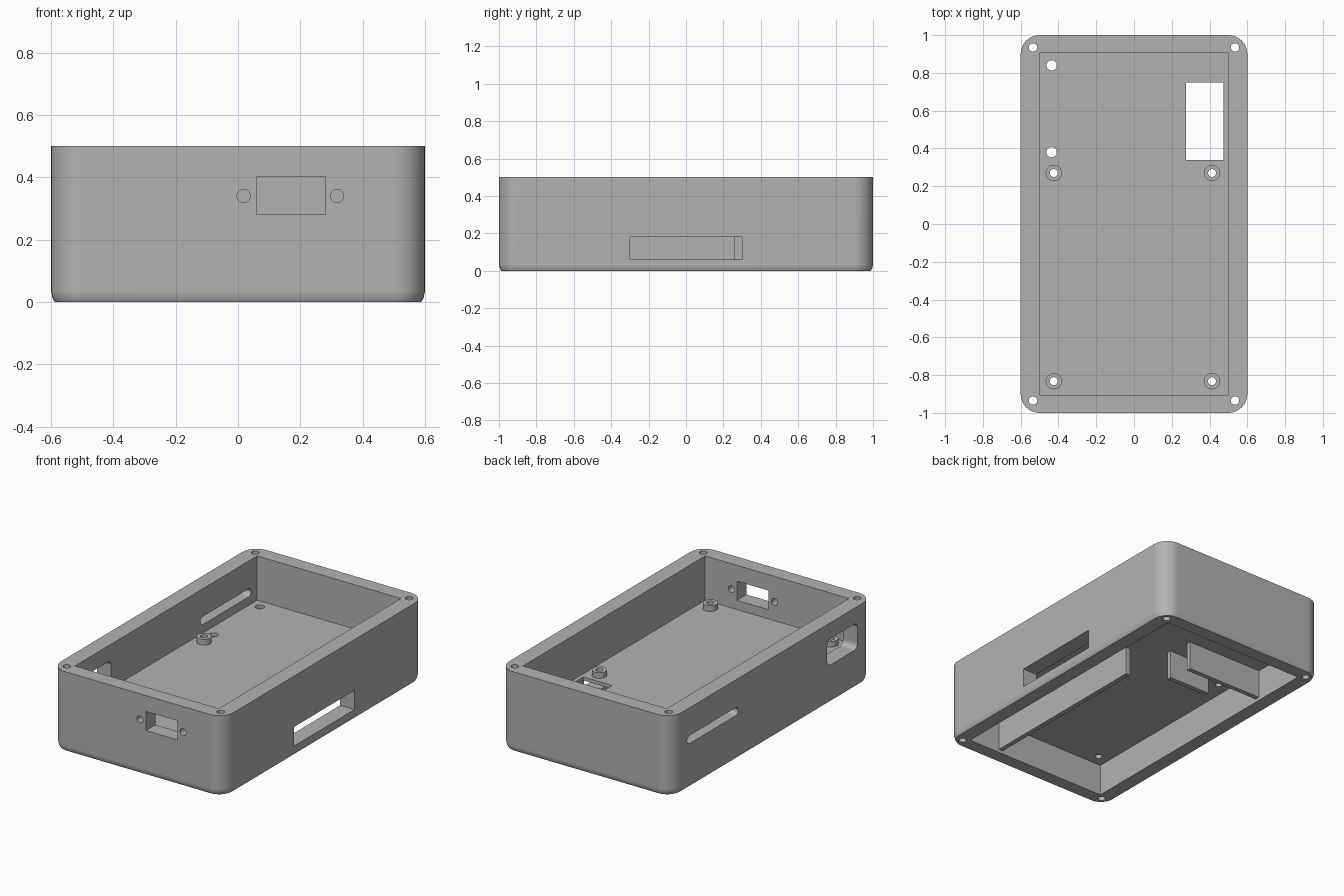
import bpy, bmesh, math
from math import cos, sin, pi

cube = bpy.data.objects.get("Cube")
if cube:
    bpy.data.objects.remove(cube, do_unlink=True)

grey = bpy.data.materials.new("plain grey")
grey.use_nodes = True
grey.diffuse_color = (0.45, 0.45, 0.45, 1)
grey.node_tree.nodes["Principled BSDF"].inputs["Base Color"].default_value = (0.45, 0.45, 0.45, 1)


def rounded(u0, u1, v0, v1, r=0.0, steps=8):
    """Outline of a rectangle, with rounded corners if r > 0."""
    if r == 0:
        return [(u0, v0), (u1, v0), (u1, v1), (u0, v1)]
    pts = []
    corners = [(u1 - r, v1 - r), (u0 + r, v1 - r), (u0 + r, v0 + r), (u1 - r, v0 + r)]
    for q, (cu, cv) in enumerate(corners):
        for i in range(steps + 1):
            a = (q + i / steps) * pi / 2
            pts.append((cu + r * cos(a), cv + r * sin(a)))
    return pts


def circle(cu, cv, r, n=32):
    return [(cu + r * cos(2 * pi * i / n), cv + r * sin(2 * pi * i / n)) for i in range(n)]


def loft(name, layers, axis="z"):
    """Closed solid through (height, outline) layers along an axis."""
    place = {"x": lambda u, v, w: (w, u, v),
             "y": lambda u, v, w: (u, w, v),
             "z": lambda u, v, w: (u, v, w)}[axis]
    bm = bmesh.new()
    rings = [[bm.verts.new(place(u, v, w)) for u, v in pts] for w, pts in layers]
    n = len(rings[0])
    for low, high in zip(rings, rings[1:]):
        for i in range(n):
            j = (i + 1) % n
            bm.faces.new((low[i], low[j], high[j], high[i]))
    bm.faces.new(rings[0])
    bm.faces.new(rings[-1])
    bmesh.ops.recalc_face_normals(bm, faces=bm.faces)
    mesh = bpy.data.meshes.new(name)
    bm.to_mesh(mesh)
    bm.free()
    mesh.materials.append(grey)
    obj = bpy.data.objects.new(name, mesh)
    bpy.context.collection.objects.link(obj)
    return obj


def prism(name, pts, lo, hi, axis="z"):
    return loft(name, [(lo, pts), (hi, pts)], axis)


def activate(obj):
    bpy.ops.object.select_all(action="DESELECT")
    obj.select_set(True)
    bpy.context.view_layer.objects.active = obj


def cut(target, pts, lo, hi, axis="z"):
    cutter = prism("cutter", pts, lo, hi, axis)
    cutter.hide_render = True
    activate(target)
    mod = target.modifiers.new("cut", "BOOLEAN")
    mod.operation = "DIFFERENCE"
    mod.solver = "EXACT"
    mod.object = cutter
    bpy.ops.object.modifier_apply(modifier=mod.name)
    bpy.data.objects.remove(cutter, do_unlink=True)


def smooth(obj):
    activate(obj)
    bpy.ops.object.shade_smooth_by_angle(angle=math.radians(30))
    mod = obj.modifiers.new("even_shading", "WEIGHTED_NORMAL")
    mod.keep_sharp = True


# Outer shell, slightly drawn in at the bottom edge
def shell_outline(inset):
    return rounded(-0.6 + inset, 0.6 - inset, -1 + inset, 1 - inset, 0.1 - inset)


case = loft("case_body", [(z, shell_outline(i)) for z, i in
                          ((0, 0.012), (0.012, 0.005), (0.035, 0), (0.5, 0))])

# Upper and lower cavities leave a thin floor between them
FLOOR_LOW, FLOOR_TOP = 0.2, 0.222
cavity = rounded(-0.5, 0.5, -0.905, 0.905)
cut(case, cavity, FLOOR_TOP, 0.6)
cut(case, cavity, -0.1, FLOOR_LOW)

# Corner screw holes
for x in (-0.535, 0.535):
    for y in (-0.935, 0.935):
        cut(case, circle(x, y, 0.022), -0.1, 0.6)

# Front connector opening and its two screw holes
cut(case, rounded(0.06, 0.28, 0.28, 0.4), -1.1, -0.85, "y")
for x in (0.018, 0.318):
    cut(case, circle(x, 0.34, 0.021), -1.1, -0.85, "y")

# Side openings
cut(case, rounded(-0.3, 0.3, 0.06, 0.18), 0.45, 0.7, "x")
cut(case, rounded(0.34, 0.845, 0.275, 0.325, 0.024), -0.7, -0.45, "x")
cut(case, rounded(-0.845, -0.545, 0.235, 0.4, 0.035), -0.7, -0.45, "x")

# Floor window and floor holes
cut(case, rounded(0.275, 0.475, 0.34, 0.75), 0.15, 0.25)
for y in (0.38, 0.84):
    cut(case, circle(-0.436, y, 0.027), 0.15, 0.25)

# Standoffs with through holes
for x, side in ((-0.425, "right"), (0.413, "left")):
    for y, end in ((0.27, "back"), (-0.832, "front")):
        cut(case, circle(x, y, 0.021), 0.15, 0.25)
        post = prism(f"standoff_{end}_{side}", circle(x, y, 0.043), FLOOR_TOP, 0.258)
        cut(post, circle(x, y, 0.021), 0.15, 0.3)
        smooth(post)

smooth(case)

# Ribs hanging under the floor
ribs = {"long_rib": (0.25, 0.28, -0.91, 0.26),
        "back_rib": (-0.51, 0.03, 0.52, 0.55),
        "short_rib": (-0.24, 0.05, 0.365, 0.395)}
for name, box in ribs.items():
    prism(name, rounded(*box), 0.02, FLOOR_LOW + 0.01)
